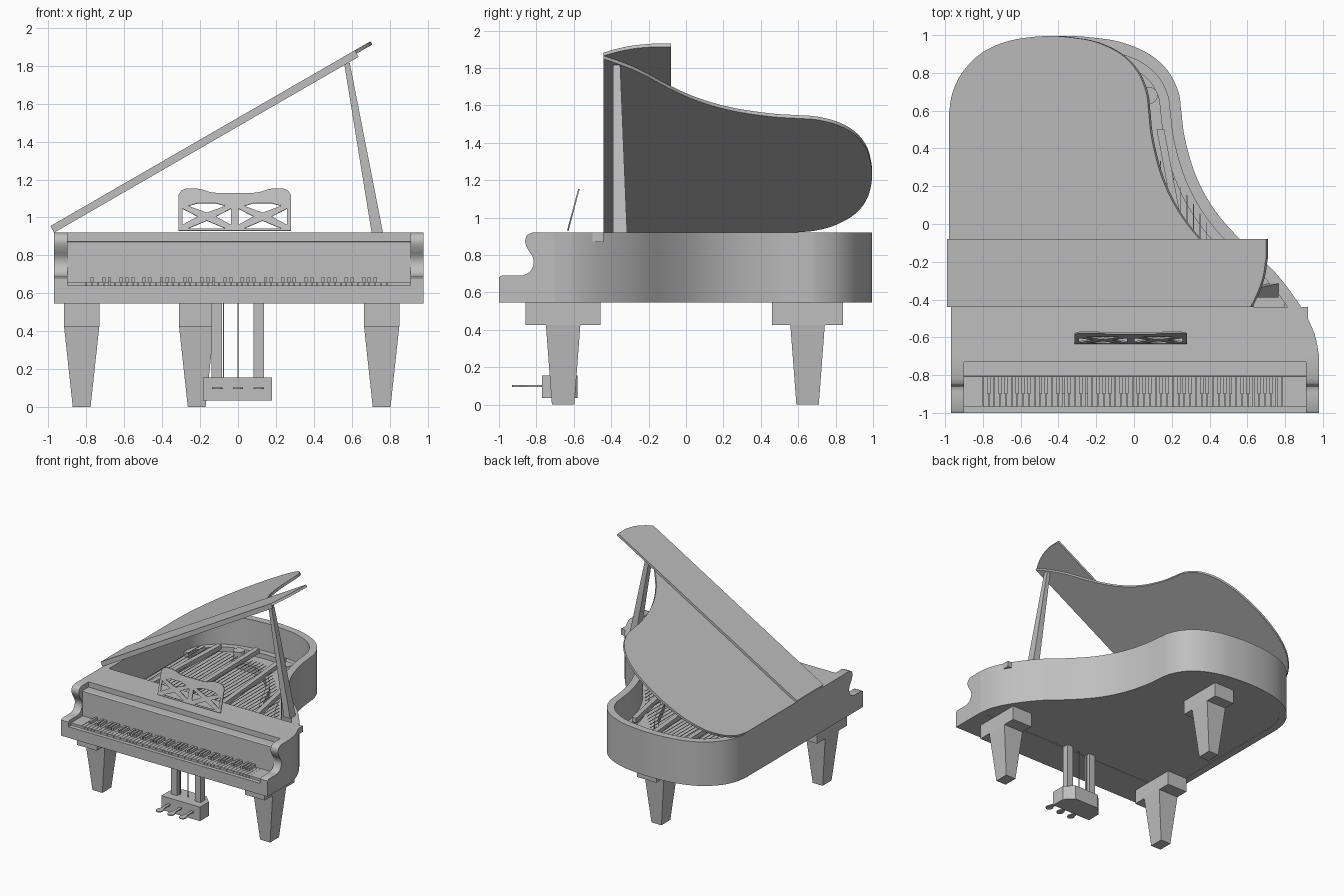
import bpy, bmesh, math
from mathutils import Vector, Matrix

if "Cube" in bpy.data.objects:
    bpy.data.objects.remove(bpy.data.objects["Cube"], do_unlink=True)

GREY = (0.52, 0.52, 0.52, 1)
mat = bpy.data.materials.new("plain grey")
mat.use_nodes = True
mat.diffuse_color = GREY
mat.node_tree.nodes["Principled BSDF"].inputs["Base Color"].default_value = GREY


def finish(name, bm, smooth=False, matrix=None):
    if matrix:
        bm.transform(matrix)
    bmesh.ops.recalc_face_normals(bm, faces=bm.faces)
    me = bpy.data.meshes.new(name)
    bm.to_mesh(me)
    bm.free()
    me.materials.append(mat)
    if smooth:
        me.polygons.foreach_set("use_smooth", [True] * len(me.polygons))
        me.set_sharp_from_angle(angle=math.radians(35))
    ob = bpy.data.objects.new(name, me)
    bpy.context.collection.objects.link(ob)
    return ob


def add_box(bm, x, y, z, top=None):
    """Box from ranges; top gives other x and y ranges for a taper."""
    tx, ty = top or (x, y)
    loops = [[bm.verts.new((px[i], py[j], h)) for i, j in ((0, 0), (1, 0), (1, 1), (0, 1))]
             for px, py, h in ((x, y, z[0]), (tx, ty, z[1]))]
    a, b = loops
    bm.faces.new(a)
    bm.faces.new(b)
    for i in range(4):
        k = (i + 1) % 4
        bm.faces.new((a[i], a[k], b[k], b[i]))


def box(name, x, y, z, top=None):
    bm = bmesh.new()
    add_box(bm, x, y, z, top)
    return finish(name, bm)


def prism(name, pts, lo, hi, axis="z", smooth=False, matrix=None):
    """Extrude a closed outline along z (points x, y) or x (points y, z)."""
    bm = bmesh.new()
    place = (lambda p, h: (p[0], p[1], h)) if axis == "z" else (lambda p, h: (h, p[0], p[1]))
    a = [bm.verts.new(place(p, lo)) for p in pts]
    b = [bm.verts.new(place(p, hi)) for p in pts]
    bm.faces.new(a)
    bm.faces.new(b)
    for i in range(len(pts)):
        k = (i + 1) % len(pts)
        bm.faces.new((a[i], a[k], b[k], b[i]))
    return finish(name, bm, smooth, matrix)


def spline(ctrl, n=5):
    """Smooth path through the control points."""
    p = [Vector(c) for c in ctrl]
    p = [2 * p[0] - p[1]] + p + [2 * p[-1] - p[-2]]
    out = []
    for i in range(1, len(p) - 2):
        a, b, c, d = p[i - 1:i + 3]
        for s in range(n):
            t = s / n
            out.append(0.5 * (2 * b + (c - a) * t + (2 * a - 5 * b + 4 * c - d) * t * t
                              + (3 * b - a - 3 * c + d) * t ** 3))
    return out + [p[-2]]


def inset(path, d):
    out = []
    for i, p in enumerate(path):
        t = (path[min(i + 1, len(path) - 1)] - path[max(i - 1, 0)]).normalized()
        out.append(p + Vector((-t.y, t.x)) * d)
    return out


def strip(name, path, width, z0, z1):
    """Wall that follows an open path."""
    bm = bmesh.new()
    rows = [[bm.verts.new((q.x, q.y, z)) for q, z in ((p, z0), (p, z1), (r, z1), (r, z0))]
            for p, r in zip(path, inset(path, width))]
    for a, b in zip(rows, rows[1:]):
        for i in range(4):
            bm.faces.new((a[i], a[(i + 1) % 4], b[(i + 1) % 4], b[i]))
    bm.faces.new(rows[0])
    bm.faces.new(rows[-1])
    return finish(name, bm, True)


# Case: curved rim, boards and key bed
L, R, Z0, Z1 = -0.97, 0.98, 0.545, 0.92
curve = spline([(R, -0.70), (0.955, -0.58), (0.885, -0.44), (0.75, -0.26), (0.57, -0.09),
                (0.43, 0.07), (0.33, 0.25), (0.27, 0.45), (0.25, 0.6), (0.235, 0.70),
                (0.18, 0.81), (0.08, 0.90), (-0.06, 0.96), (-0.2, 0.985), (-0.38, 0.995),
                (-0.6, 0.97), (-0.77, 0.905), (-0.89, 0.80), (-0.95, 0.69), (L, 0.58)])
rim_path = curve + [Vector((L, 0.2)), Vector((L, -0.70))]
strip("rim", rim_path, 0.06, Z0, Z1)
prism("bottom_board", inset(rim_path, 0.02), Z0 + 0.004, 0.58)
prism("soundboard", inset(rim_path, 0.05), 0.62, 0.64)
box("key_bed", (L, R), (-1, -0.70), (Z0, 0.64))
cheek = [(-0.70, 0.64), (-0.70, Z1)] + [tuple(p) for p in spline(
    [(-0.82, Z1), (-0.85, 0.905), (-0.86, 0.87), (-0.845, 0.83), (-0.82, 0.79), (-0.815, 0.75),
     (-0.835, 0.71), (-0.87, 0.692), (-0.90, 0.69)], 4)] + [(-0.985, 0.69), (-1, 0.68), (-1, 0.64)]
prism("right_cheek", cheek, L, -0.90, "x", True)
prism("left_cheek", cheek, 0.91, R, "x", True)
prism("fallboard", [(-0.81, 0.64), (-0.81, 0.87), (-0.80, 0.875), (-0.73, 0.875), (-0.73, 0.84),
                    (-0.785, 0.84), (-0.785, 0.64)], -0.90, 0.91, "x")
box("front_deck", (-0.91, 0.92), (-0.73, -0.44), (0.87, Z1))
box("action_rail", (-0.91, 0.86), (-0.47, -0.44), (0.64, 0.87))

# Keyboard: 52 white keys and 36 black keys
for x in ((-0.90, -0.803), (0.785, 0.91)):
    box("key_block", x, (-0.965, -0.81), (0.64, 0.66))
white, black = bmesh.new(), bmesh.new()
pitch = 1.585 / 52
for i in range(52):
    x = -0.80 + i * pitch
    add_box(white, (x + 0.0015, x + pitch - 0.0015), (-0.968, -0.81), (0.64, 0.66))
    if i % 7 in (0, 2, 3, 5, 6) and i < 51:
        add_box(black, (x + pitch - 0.009, x + pitch + 0.009), (-0.90, -0.81), (0.66, 0.684))
finish("white_keys", white)
finish("black_keys", black)

# Raised lid with its front flap folded back on top
tilt = Matrix.Translation((L, 0, Z1)) @ Matrix.Rotation(math.radians(-30), 4, "Y") \
    @ Matrix.Translation((-L, 0, 0))
main = [p for p in curve if p.y > -0.4401] + [Vector((L, -0.44))]
prism("lid", main, 0, 0.02, smooth=True, matrix=tilt)
edge = [Vector((R, -0.80))] + [p for p in curve if p.y < -0.4399]
flap = [(p.x, -0.88 - p.y) for p in edge] + [(L, -0.44), (L, -0.08)]
prism("lid_flap", flap, 0.02, 0.04, smooth=True, matrix=tilt)
box("lid_prop", (0.705, 0.765), (-0.39, -0.315), (Z1, 1.815),
    ((0.56, 0.59), (-0.39, -0.352)))

# Legs: long mounting block and tapered post
for name, x, y in (("front_right_leg", -0.825, -0.657), ("front_left_leg", 0.758, -0.657),
                   ("back_leg", -0.218, 0.65)):
    bm = bmesh.new()
    dy = 0.2 if y < 0 else 0.19
    add_box(bm, (x - 0.093, x + 0.093), (y - dy, y + dy), (0.425, Z0))
    add_box(bm, (x - 0.047, x + 0.047), (y - 0.06, y + 0.06), (0, 0.425),
            ((x - 0.093, x + 0.093), (y - 0.092, y + 0.092)))
    finish(name, bm)

# Pedal lyre
prism("pedal_box", [(-0.185, -0.77), (0.18, -0.77), (0.18, -0.65), (0.11, -0.58),
                    (-0.115, -0.58), (-0.185, -0.65)], 0.035, 0.155)
for x in (-0.113, 0.110):
    box("lyre_post", (x - 0.028, x + 0.028), (-0.70, -0.645), (0.155, Z0))
for x in (-0.077, 0.0):
    box("pedal_rod", (x - 0.003, x + 0.003), (-0.675, -0.669), (0.155, Z0))
for x in (-0.11, 0, 0.11):
    toe = [(x + 0.028 * math.cos(a), -0.90 + 0.03 * math.sin(a))
           for a in [math.pi * (0.8 + 1.4 * k / 10) for k in range(11)]]
    prism("pedal", toe + [(x + 0.012, -0.85), (x + 0.012, -0.76), (x - 0.012, -0.76),
                          (x - 0.012, -0.85)], 0.095, 0.104)

# Music desk: pierced panel, leaning back
c = -0.0175
half = [(0.0, 1.135), (0.09, 1.135), (0.13, 1.14), (0.18, 1.157), (0.21, 1.16), (0.255, 1.16),
        (0.28, 1.15), (0.297, 1.125), (0.297, 0.93)]
outer = [(c + x, z) for x, z in half] + [(c - x, z) for x, z in half[:0:-1]]
loops = [outer]
for s in (-1, 1):
    for tri in ([(0.02, 0.962), (0.02, 1.05), (0.10, 1.007)],
                [(0.275, 0.962), (0.275, 1.05), (0.195, 1.007)],
                [(0.05, 0.942), (0.245, 0.942), (0.147, 0.985)],
                [(0.05, 1.065), (0.10, 1.08), (0.195, 1.08), (0.245, 1.065), (0.147, 1.028)]):
        loops.append([(c + s * x, z) for x, z in tri])
cu = bpy.data.curves.new("music_desk_outline", "CURVE")
cu.dimensions, cu.fill_mode, cu.extrude = "2D", "BOTH", 0.004
for pts in loops:
    sp = cu.splines.new("POLY")
    sp.points.add(len(pts) - 1)
    for q, (x, z) in zip(sp.points, pts):
        q.co = (x, z - 0.93, 0, 1)
    sp.use_cyclic_u = True
tmp = bpy.data.objects.new("music_desk_outline", cu)
bpy.context.collection.objects.link(tmp)
me = bpy.data.meshes.new_from_object(tmp.evaluated_get(bpy.context.evaluated_depsgraph_get()))
bpy.data.objects.remove(tmp, do_unlink=True)
bm = bmesh.new()
bm.from_mesh(me)
bmesh.ops.remove_doubles(bm, verts=bm.verts, dist=0.0001)
finish("music_desk", bm, False, Matrix.Translation((0, -0.632, 0.93))
       @ Matrix.Rotation(math.radians(75), 4, "X"))

# Interior: inner ledge, bridge, frame bars, strings and round bosses
strip("frame_ledge", inset(curve, 0.06), 0.05, 0.64, 0.68)
strip("bridge", spline([(0.5, -0.28), (0.2, 0.05), (0.02, 0.4), (-0.2, 0.62), (-0.5, 0.66)]),
      0.03, 0.64, 0.70)
box("pin_block", (-0.91, 0.80), (-0.44, -0.33), (0.64, 0.72))
for x0, x1, y1 in ((-0.75, -0.70, 0.75), (-0.40, -0.42, 0.86), (-0.05, -0.15, 0.84),
                   (0.3, 0.14, 0.5)):
    prism("frame_bar", [(x0 - 0.02, -0.35), (x0 + 0.02, -0.35), (x1 + 0.02, y1), (x1 - 0.02, y1)],
          0.69, 0.73)
bm = bmesh.new()
for i in range(36):
    x = -0.84 + i * 0.035
    y1 = 0.70 - max(0, x + 0.25) ** 1.3 * 1.25
    add_box(bm, (x - 0.002, x + 0.002), (-0.34, y1), (0.70, 0.704))
finish("strings", bm)
for x, y in ((0.08, 0.68), (-0.1, 0.80), (-0.55, 0.8), (0.55, -0.22)):
    ring = [(x + 0.045 * math.cos(k * math.pi / 12), y + 0.045 * math.sin(k * math.pi / 12))
            for k in range(24)]
    prism("frame_boss", ring, 0.64, 0.70, smooth=True)
